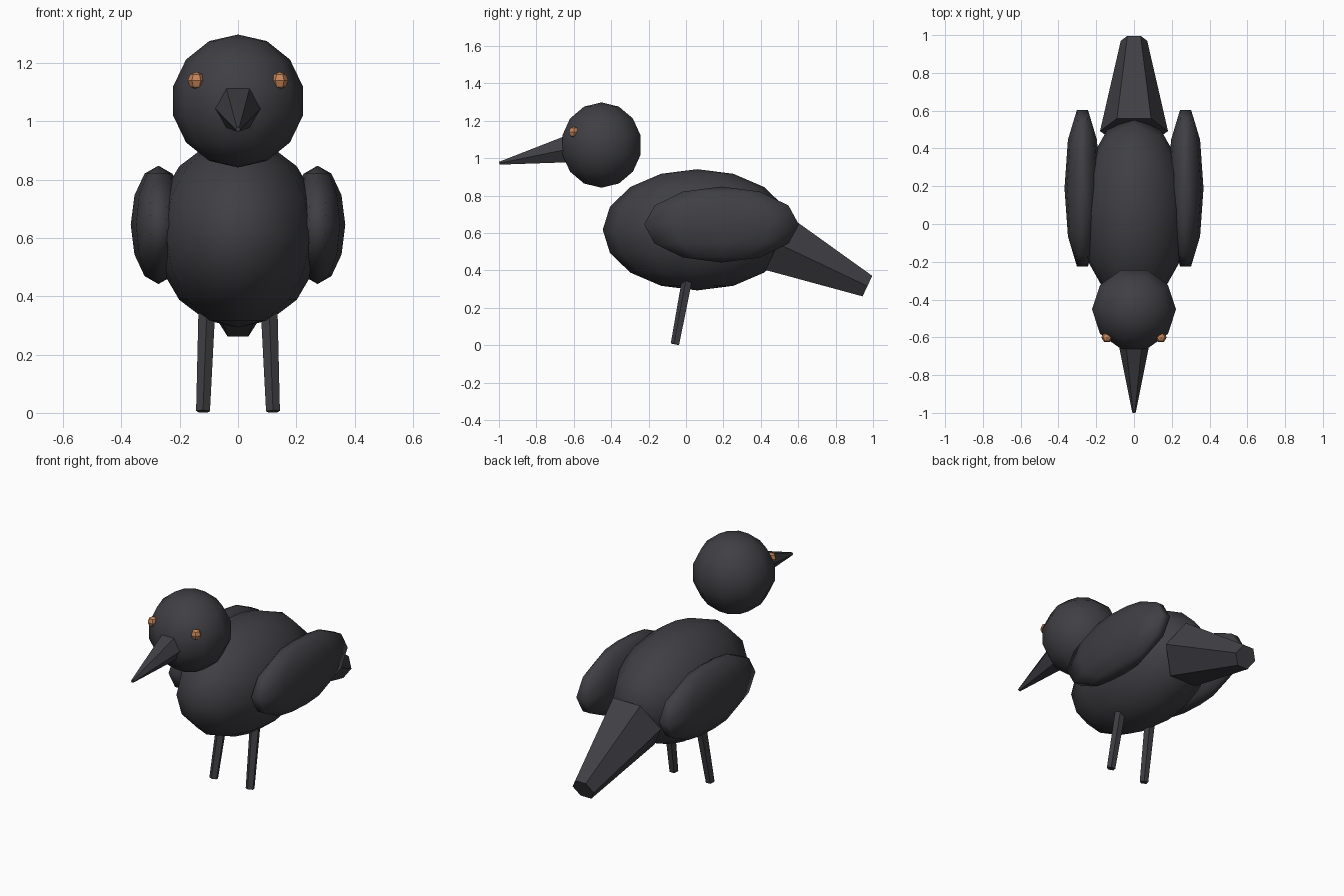
import bpy, bmesh, math
from mathutils import Vector

if "Cube" in bpy.data.objects:
    bpy.data.objects.remove(bpy.data.objects["Cube"])


def material(name, rgb):
    m = bpy.data.materials.new(name)
    m.diffuse_color = (*rgb, 1)
    m.use_nodes = True
    m.node_tree.nodes["Principled BSDF"].inputs["Base Color"].default_value = m.diffuse_color
    return m


BLACK = material("black plumage", (0.05, 0.05, 0.058))
AMBER = material("amber eye", (0.55, 0.23, 0.10))


def finish(name, bm, mat, smooth):
    bmesh.ops.recalc_face_normals(bm, faces=bm.faces)
    for f in bm.faces:
        f.smooth = smooth
    me = bpy.data.meshes.new(name)
    bm.to_mesh(me)
    bm.free()
    me.materials.append(mat)
    ob = bpy.data.objects.new(name, me)
    bpy.context.collection.objects.link(ob)
    return ob


def bridge(bm, a, b):
    n = len(a)
    for i in range(n):
        j = (i + 1) % n
        bm.faces.new((a[i], a[j], b[j], b[i]))


def ellipsoid(name, centre, radii, segs, rings, mat, smooth=True):
    """Low-poly ellipsoid, poles on z, first vertex of each ring on +x."""
    bm = bmesh.new()
    c = Vector(centre)

    def point(lat, lon):
        d = (math.cos(lat) * math.cos(lon), math.cos(lat) * math.sin(lon), math.sin(lat))
        return bm.verts.new(c + Vector([r * k for r, k in zip(radii, d)]))

    loops = [[point(math.pi * (k / rings - 0.5), 2 * math.pi * i / segs)
              for i in range(segs)] for k in range(1, rings)]
    for a, b in zip(loops, loops[1:]):
        bridge(bm, a, b)
    for loop, lat in ((loops[0], -math.pi / 2), (loops[-1], math.pi / 2)):
        pole = point(lat, 0)
        for i in range(segs):
            bm.faces.new((loop[i], loop[(i + 1) % segs], pole))
    return finish(name, bm, mat, smooth)


def taper(name, start, end, r0, r1, sides, mat, phase=0.0):
    """Flat-sided tapered rod between two points."""
    bm = bmesh.new()
    a, b = Vector(start), Vector(end)
    d = (b - a).normalized()
    u = Vector((1, 0, 0))
    u = (u - d * u.dot(d)).normalized()
    v = d.cross(u)
    loops = []
    for p, r in ((a, r0), (b, r1)):
        angles = [phase + 2 * math.pi * i / sides for i in range(sides)]
        loops.append([bm.verts.new(p + r * (u * math.cos(t) + v * math.sin(t))) for t in angles])
        bm.faces.new(loops[-1])
    bridge(bm, *loops)
    return finish(name, bm, mat, False)


# Body and head
ellipsoid("body", (0, 0.06, 0.617), (0.285, 0.505, 0.324), 12, 8, BLACK)
ellipsoid("head", (0, -0.452, 1.07), (0.228, 0.226, 0.228), 10, 7, BLACK)

# Beak and tail
taper("beak", (0, -0.60, 1.055), (0, -0.998, 0.973), 0.089, 0.009, 6, BLACK)
taper("tail", (0, 0.492, 0.543), (0, 0.97, 0.316), 0.18, 0.07, 6, BLACK)

# Paired parts
for side, s in (("right", 1), ("left", -1)):
    ellipsoid(side + "_wing", (s * 0.273, 0.19, 0.645), (0.095, 0.435, 0.203), 10, 6, BLACK)
    ellipsoid(side + "_eye", (s * 0.143, -0.60, 1.14), (0.03, 0.03, 0.03), 6, 4, AMBER, False)
    taper(side + "_leg", (s * 0.105, 0.018, 0.40), (s * 0.12, -0.057, 0.005),
          0.031, 0.025, 5, BLACK, math.pi / 2)
